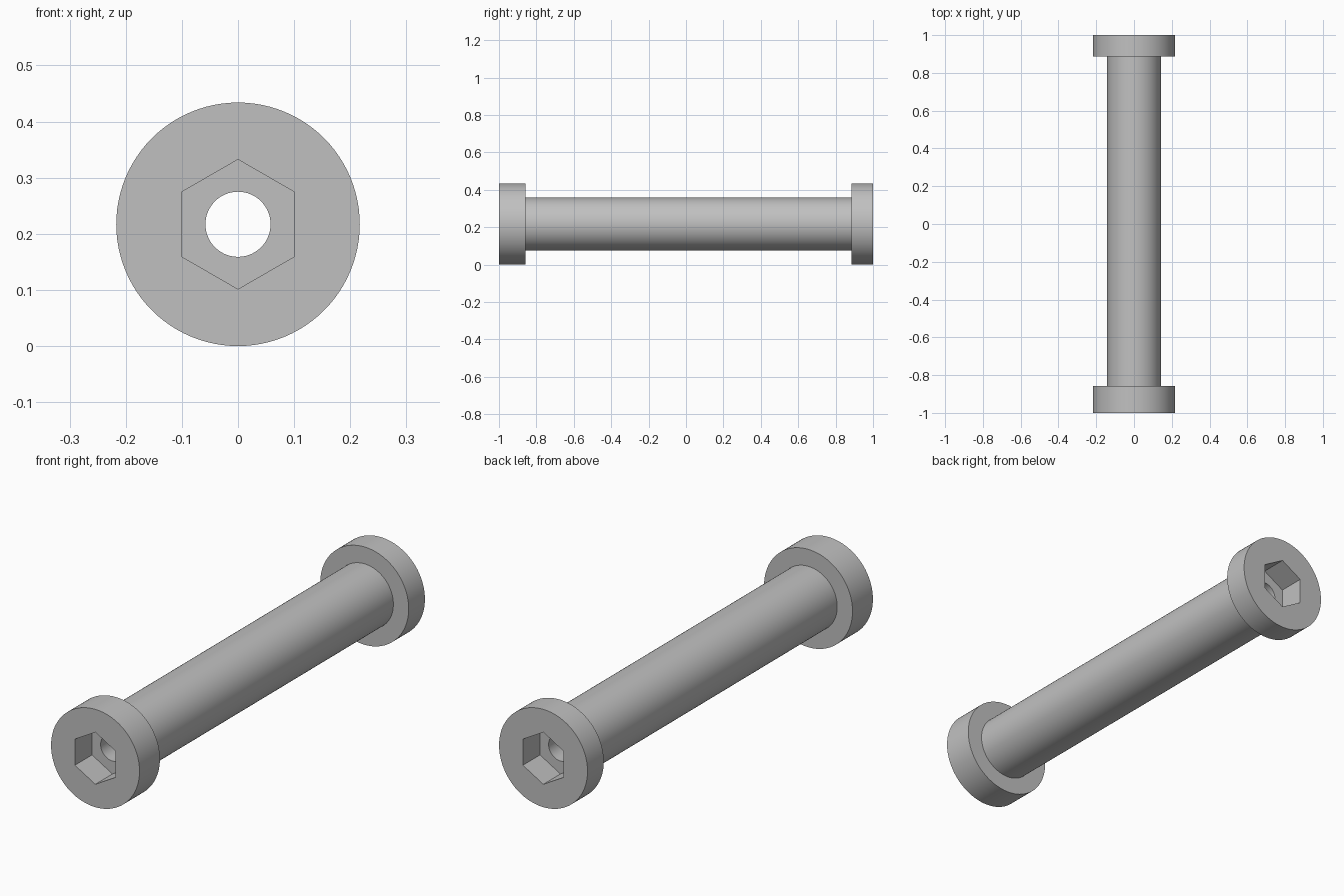
import bpy
import bmesh
from math import cos, sin, pi

SIDES = 96
HEAD_R, SHAFT_R, BORE_R = 0.217, 0.142, 0.058
SOCKET_APOTHEM, SOCKET_DEPTH = 0.1, 0.12
FRONT_HEAD_END, BACK_HEAD_START = -0.857, 0.886

cube = bpy.data.objects.get("Cube")
if cube:
    bpy.data.objects.remove(cube, do_unlink=True)

# Plain grey metal
grey = bpy.data.materials.new("grey metal")
grey.use_nodes = True
color = (0.53, 0.53, 0.53, 1)
grey.diffuse_color = color
grey.node_tree.nodes["Principled BSDF"].inputs["Base Color"].default_value = color


def add_ring(bm, y, size, hexagonal=False):
    """Ring around the y axis; a hexagonal one has corners at top and bottom."""
    ring = []
    for i in range(SIDES):
        a = 2 * pi * i / SIDES
        r = size / cos(a % (pi / 3) - pi / 6) if hexagonal else size
        ring.append(bm.verts.new((r * sin(a), y, r * cos(a))))
    return ring


# Closed section: outside from front to back, then socket, bore and socket
sections = [
    (-1, HEAD_R), (FRONT_HEAD_END, HEAD_R),
    (FRONT_HEAD_END, SHAFT_R), (BACK_HEAD_START, SHAFT_R),
    (BACK_HEAD_START, HEAD_R), (1, HEAD_R),
    (1, SOCKET_APOTHEM, True), (1 - SOCKET_DEPTH, SOCKET_APOTHEM, True),
    (1 - SOCKET_DEPTH, BORE_R), (SOCKET_DEPTH - 1, BORE_R),
    (SOCKET_DEPTH - 1, SOCKET_APOTHEM, True), (-1, SOCKET_APOTHEM, True),
]

bm = bmesh.new()
rings = [add_ring(bm, *section) for section in sections]
for k, ring in enumerate(rings):
    following = rings[(k + 1) % len(rings)]
    for i in range(SIDES):
        j = (i + 1) % SIDES
        bm.faces.new((ring[i], ring[j], following[j], following[i]))
bmesh.ops.recalc_face_normals(bm, faces=bm.faces)

mesh = bpy.data.meshes.new("hollow_bolt")
bm.to_mesh(mesh)
bm.free()
mesh.materials.append(grey)

bolt = bpy.data.objects.new("hollow_bolt", mesh)
bolt.location.z = HEAD_R
bpy.context.collection.objects.link(bolt)

# Smooth barrels with crisp rims and socket corners
bpy.ops.object.select_all(action="DESELECT")
bolt.select_set(True)
bpy.context.view_layer.objects.active = bolt
bpy.ops.object.shade_smooth_by_angle(angle=pi / 6)
